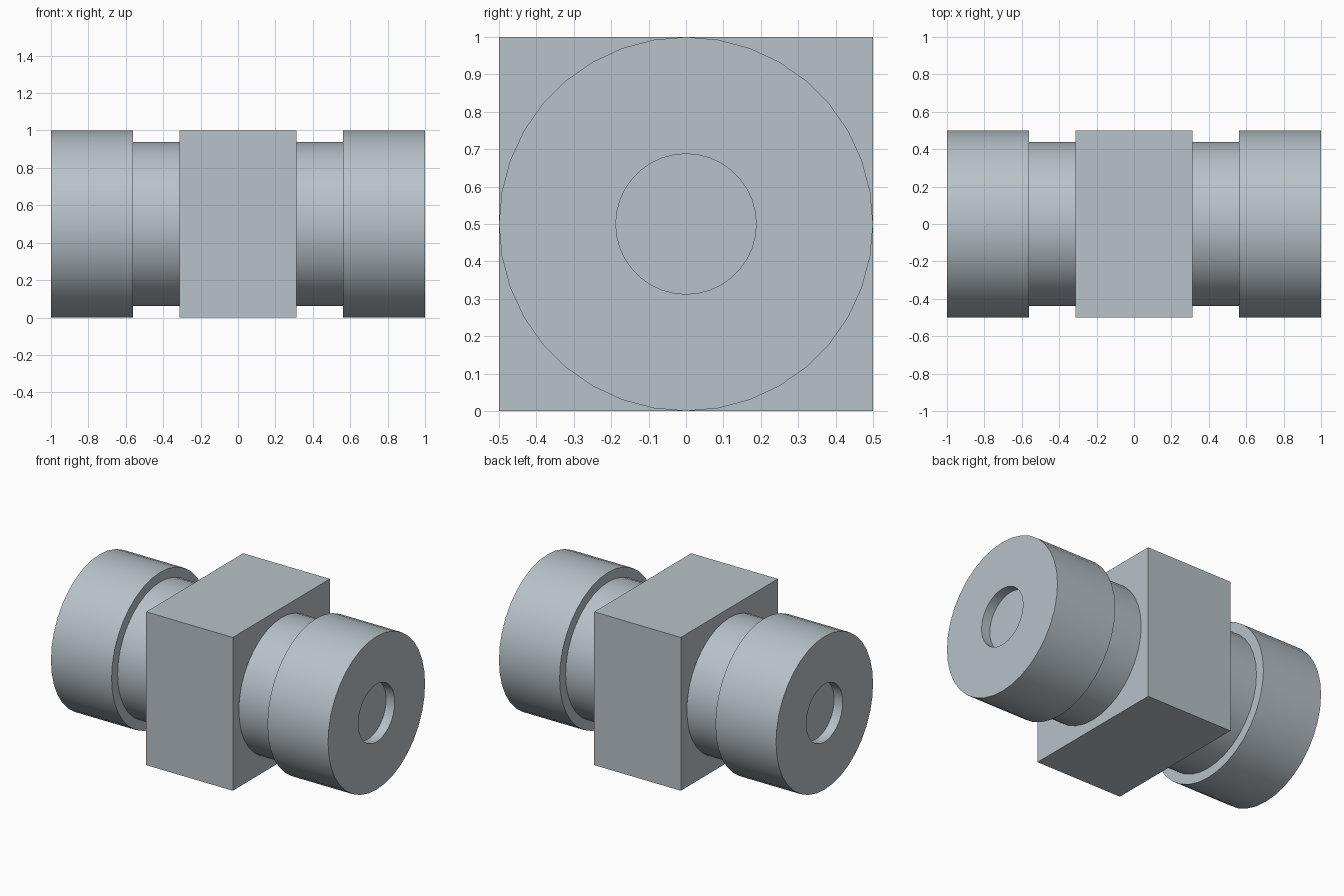
import bpy, bmesh, math

if "Cube" in bpy.data.objects:
    bpy.data.objects.remove(bpy.data.objects["Cube"], do_unlink=True)

SEGMENTS = 36
AXIS_Z = 0.5

steel = bpy.data.materials.new("blue_grey_steel")
steel.use_nodes = True
colour = (0.48, 0.54, 0.58, 1.0)
steel.diffuse_color = colour
steel.node_tree.nodes["Principled BSDF"].inputs["Base Color"].default_value = colour


def finish(name, bm, turn=0.0):
    """Turn the mesh into a named object on the shared axis."""
    mesh = bpy.data.meshes.new(name)
    bm.to_mesh(mesh)
    bm.free()
    mesh.materials.append(steel)
    obj = bpy.data.objects.new(name, mesh)
    bpy.context.collection.objects.link(obj)
    obj.location.z = AXIS_Z
    obj.rotation_euler.z = turn
    return obj


def lathe(name, profile, turn, floor=False):
    """Revolve (x, radius) points about the x axis; floor closes the first ring."""
    bm = bmesh.new()
    rings = []
    for x, r in profile:
        angles = [2 * math.pi * k / SEGMENTS for k in range(SEGMENTS)]
        rings.append([bm.verts.new((x, r * math.cos(a), r * math.sin(a))) for a in angles])
    if floor:
        bm.faces.new(rings[0])
    for a, b in zip(rings, rings[1:]):
        for j in range(SEGMENTS):
            k = (j + 1) % SEGMENTS
            bm.faces.new((a[j], b[j], b[k], a[k]))
    obj = finish(name, bm, turn)
    bpy.ops.object.select_all(action="DESELECT")
    obj.select_set(True)
    bpy.context.view_layer.objects.active = obj
    bpy.ops.object.shade_smooth_by_angle(angle=math.radians(30))


# Square centre block
bm = bmesh.new()
bmesh.ops.create_cube(bm, size=1.0)
bmesh.ops.scale(bm, vec=(0.625, 1.0, 1.0), verts=bm.verts)
finish("centre_block", bm)

# Neck and recessed end collar on each side
collar = [(0.9375, 0.1875), (1.0, 0.1875), (1.0, 0.5), (0.5625, 0.5), (0.5625, 0.4375)]
neck = [(0.5625, 0.4375), (0.3125, 0.4375)]
for side, turn in (("left", 0.0), ("right", math.pi)):
    lathe(side + "_collar", collar, turn, floor=True)
    lathe(side + "_neck", neck, turn)
